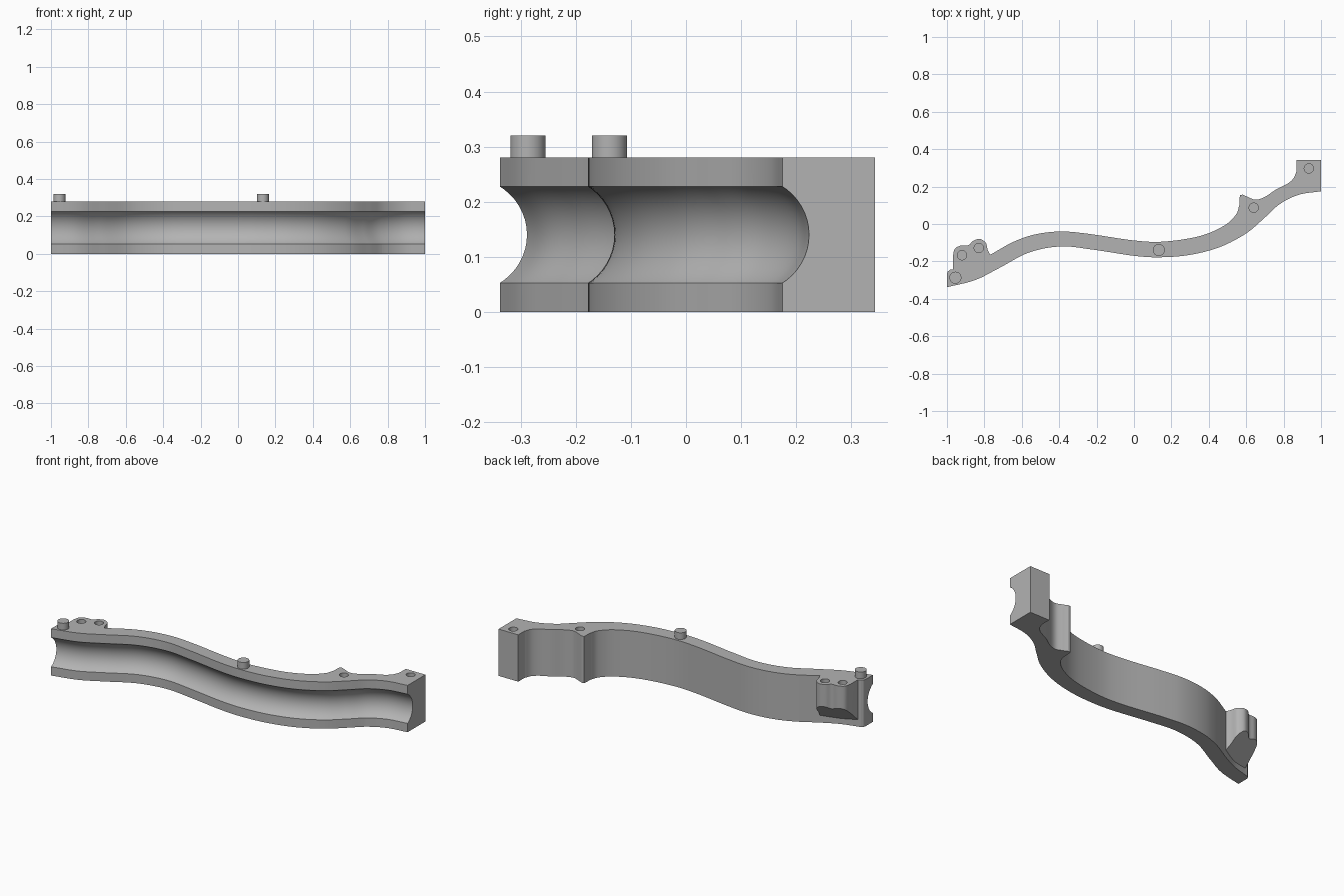
import bpy
import bmesh
from mathutils import Vector
from math import sin, cos, pi, radians

cube = bpy.data.objects.get("Cube")
if cube:
    bpy.data.objects.remove(cube, do_unlink=True)

HEIGHT = 0.28

grey = bpy.data.materials.new("plain grey")
grey.use_nodes = True
grey.diffuse_color = (0.45, 0.45, 0.45, 1)
grey.node_tree.nodes["Principled BSDF"].inputs["Base Color"].default_value = (0.45, 0.45, 0.45, 1)


def smooth(points, steps=8):
    """Catmull-Rom curve through 2D points."""
    p = [Vector(q) for q in points]
    p = [2 * p[0] - p[1]] + p + [2 * p[-1] - p[-2]]
    out = []
    for a, b, c, d in zip(p, p[1:], p[2:], p[3:]):
        for i in range(steps):
            t = i / steps
            out.append(0.5 * (2 * b + (c - a) * t + (2 * a - 5 * b + 4 * c - d) * t ** 2
                              + (3 * b - a - 3 * c + d) * t ** 3))
    return out + [p[-2]]


def finish(bm, name):
    bmesh.ops.recalc_face_normals(bm, faces=bm.faces)
    mesh = bpy.data.meshes.new(name)
    bm.to_mesh(mesh)
    bm.free()
    mesh.materials.append(grey)
    obj = bpy.data.objects.new(name, mesh)
    bpy.context.collection.objects.link(obj)
    return obj


def prism(outline, z0, z1):
    bm = bmesh.new()
    face = bm.faces.new([bm.verts.new((q[0], q[1], z0)) for q in outline])
    top = bmesh.ops.extrude_face_region(bm, geom=[face], use_keep_orig=True)["geom"]
    bmesh.ops.translate(bm, vec=(0, 0, z1 - z0), verts=[v for v in top if isinstance(v, bmesh.types.BMVert)])
    return bm


def cylinder(name, x, y, r, z0, z1):
    ring = [(x + r * cos(a * pi / 16), y + r * sin(a * pi / 16)) for a in range(32)]
    return finish(prism(ring, z0, z1), name)


def combine(target, tool, operation):
    mod = target.modifiers.new(operation.lower(), 'BOOLEAN')
    mod.operation, mod.solver, mod.object = operation, 'EXACT', tool
    bpy.context.view_layer.objects.active = target
    bpy.ops.object.modifier_apply(modifier=mod.name)
    bpy.data.objects.remove(tool, do_unlink=True)


# Wavy wall with its full-height back lugs
front = smooth([(-1, -.338), (-.85, -.3), (-.72, -.235), (-.56, -.152), (-.39, -.12), (-.22, -.137),
                (0, -.17), (.14, -.178), (.3, -.165), (.46, -.123), (.6, -.05), (.7, .035),
                (.78, .107), (.88, .156), (1, .175)])
end_lug = [(1, .343), (.87, .343)]
lug_hollow = smooth([(.87, .285), (.853, .245), (.82, .215), (.76, .185), (.7, .145), (.65, .13), (.6, .148)])
lug_tip = [(.582, .157), (.566, .155)]
back = smooth([(.563, .1), (.545, .05), (.48, -.01), (.35, -.065), (.16, -.094), (0, -.088), (-.24, -.053),
               (-.39, -.04), (-.53, -.056), (-.65, -.098), (-.77, -.165), (-.87, -.213), (-.968, -.242)])
end_lip = [(-.985, -.245), (-.996, -.255), (-1, -.268)]
wall = finish(prism(front + end_lug + lug_hollow + lug_tip + back + end_lip, 0, HEIGHT), "channel_wall")

# Two-lobed boss with a sloping underside
lobes = smooth([(-.968, -.17), (-.958, -.133), (-.925, -.115), (-.885, -.113), (-.86, -.09), (-.825, -.08),
                (-.793, -.1), (-.783, -.135), (-.77, -.165)], 5)
bm = prism([(-.8, -.22), (-.95, -.275), (-.968, -.245)] + lobes, .004, HEIGHT)
bmesh.ops.bisect_plane(bm, geom=bm.verts[:] + bm.edges[:] + bm.faces[:], plane_co=(-.83, -.08, .145),
                       plane_no=(-.35, .94, -1), clear_outer=True)
bmesh.ops.holes_fill(bm, edges=[e for e in bm.edges if e.is_boundary], sides=0)
combine(wall, finish(bm, "boss"), 'UNION')

# Round groove swept along the front
path = [2 * front[0] - front[5]] + front + [2 * front[-1] - front[-6]]
bm = bmesh.new()
rings = []
for i, p in enumerate(path):
    t = (path[min(i + 1, len(path) - 1)] - path[max(i - 1, 0)]).normalized()
    out = Vector((t.y, -t.x))
    ring = []
    for k in range(48):
        a = 2 * pi * k / 48
        q = p + out * (.056 + .104 * cos(a))
        ring.append(bm.verts.new((q.x, q.y, HEIGHT / 2 + .104 * sin(a))))
    rings.append(ring)
for a, b in zip(rings, rings[1:]):
    for k in range(48):
        n = (k + 1) % 48
        bm.faces.new((a[k], a[n], b[n], b[k]))
bm.faces.new(rings[0])
bm.faces.new(rings[-1])
combine(wall, finish(bm, "groove_cutter"), 'DIFFERENCE')

# Blind holes in the top
for x, y in [(-.92, -.167), (-.83, -.128), (.64, .087), (.935, .297)]:
    combine(wall, cylinder("hole_cutter", x, y, .025, HEIGHT - .05, HEIGHT + .05), 'DIFFERENCE')

# Locating pegs
pegs = [cylinder("end_peg", -.955, -.287, .032, HEIGHT - .01, .32),
        cylinder("middle_peg", .133, -.139, .032, HEIGHT - .01, .32)]

for obj in [wall] + pegs:
    bpy.ops.object.select_all(action='DESELECT')
    obj.select_set(True)
    bpy.context.view_layer.objects.active = obj
    bpy.ops.object.shade_smooth_by_angle(angle=radians(30))
